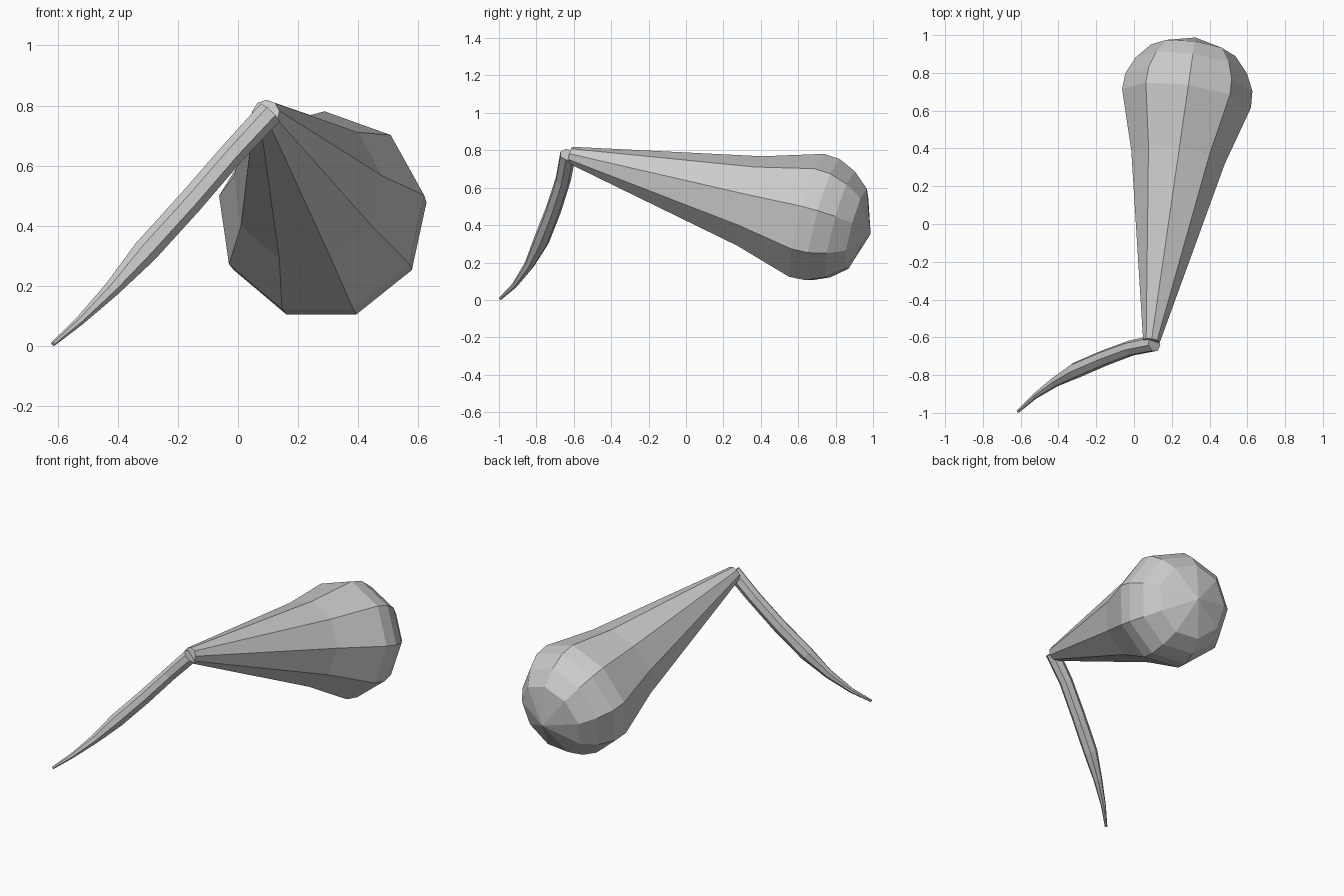
import bpy, bmesh, math
from mathutils import Vector

if "Cube" in bpy.data.objects:
    bpy.data.objects.remove(bpy.data.objects["Cube"])


def loft(name, stations, sides, phase, pole=None, axis=None):
    """Skin round sections along a path of (centre, radius) stations."""
    bm = bmesh.new()
    pts = [Vector(c) for c, r in stations]
    rings = []
    for i, (c, r) in enumerate(stations):
        t = axis or (pts[min(i + 1, len(pts) - 1)] - pts[max(i - 1, 0)])
        t = t.normalized()
        u = Vector((1, 0, 0)) if axis else Vector((0, 1, 0))
        u = (u - t * u.dot(t)).normalized()
        v = u.cross(t)
        ring = []
        for k in range(sides):
            a = math.radians(phase) + 2 * math.pi * k / sides
            ring.append(bm.verts.new(pts[i] + r * (math.cos(a) * u + math.sin(a) * v)))
        rings.append(ring)
    for a, b in zip(rings, rings[1:]):
        for k in range(sides):
            j = (k + 1) % sides
            bm.faces.new((a[k], a[j], b[j], b[k]))
    bm.faces.new(rings[0])
    if pole:
        p = bm.verts.new(pole)
        for k in range(sides):
            bm.faces.new((rings[-1][k], rings[-1][(k + 1) % sides], p))
    else:
        bm.faces.new(rings[-1])
    bmesh.ops.recalc_face_normals(bm, faces=bm.faces)
    me = bpy.data.meshes.new(name)
    bm.to_mesh(me)
    bm.free()
    ob = bpy.data.objects.new(name, me)
    bpy.context.collection.objects.link(ob)
    return ob


# Teardrop bulb: nine-sided cone swelling into a rounded end
axis = Vector((0.185, 1.28, -0.335)).normalized()
centre = Vector((0.276, 0.65, 0.442))
profile = [(-1.325, 0.046), (-0.32, 0.254), (0, 0.35), (0.09, 0.345),
           (0.185, 0.302), (0.272, 0.228)]
loft("bulb", [(centre + axis * d, r) for d, r in profile], 9, 8,
     pole=centre + axis * 0.352, axis=axis)

# Bent, tapering stalk reaching down to the ground
stalk = [((0.107, -0.632, 0.777), 0.044), ((-0.02, -0.658, 0.64), 0.042),
         ((-0.16, -0.71, 0.478), 0.043), ((-0.31, -0.775, 0.313), 0.043),
         ((-0.422, -0.838, 0.187), 0.027), ((-0.53, -0.915, 0.08), 0.015),
         ((-0.615, -0.993, 0.007), 0.008)]
loft("stalk", stalk, 7, 0)
